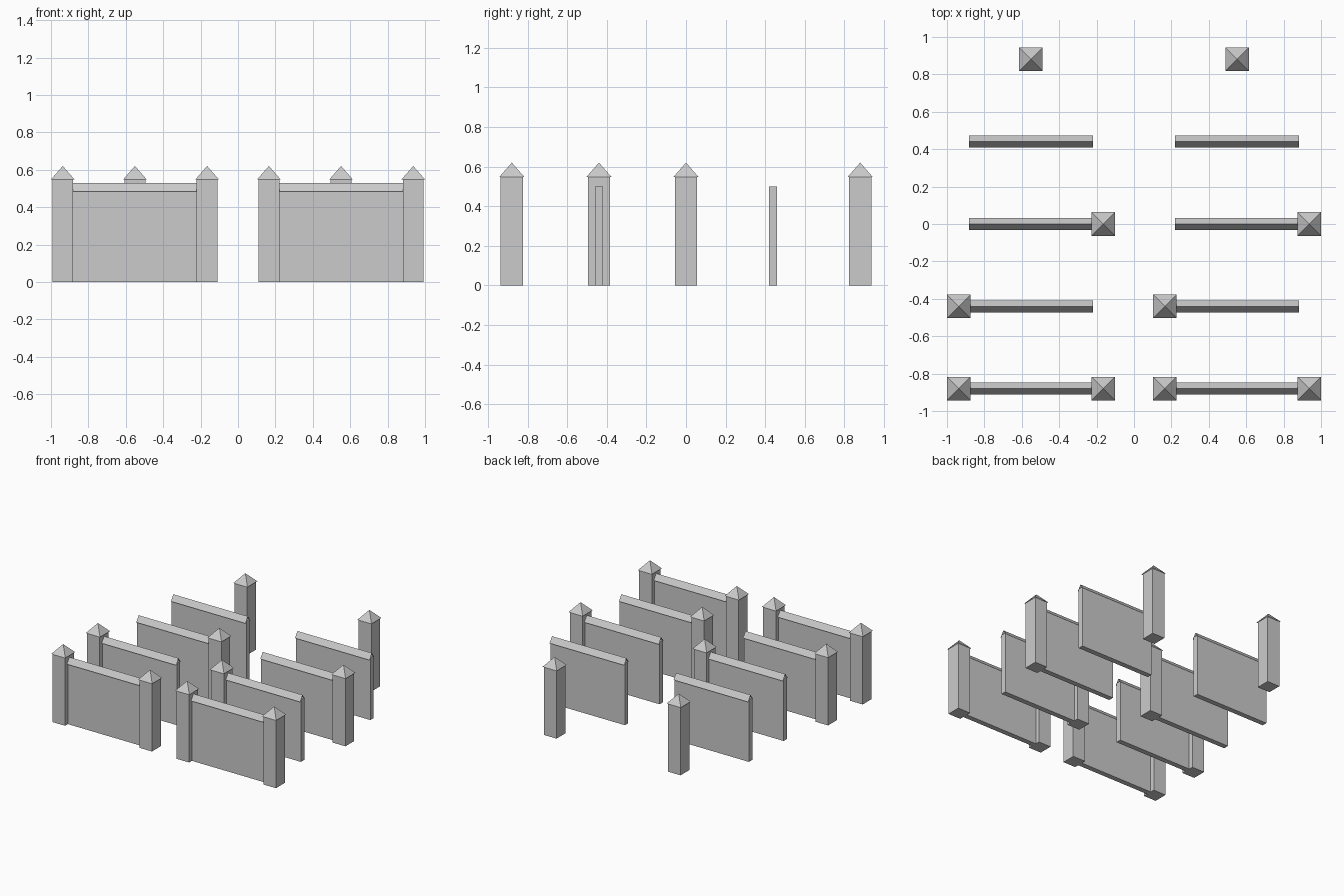
import bpy, bmesh
from mathutils import Vector

if "Cube" in bpy.data.objects:
    bpy.data.objects.remove(bpy.data.objects["Cube"])

ARM = 0.386          # distance from wall middle to post middle
WALL_HALF = 0.331


def make(name, verts, faces, loc):
    mesh = bpy.data.meshes.new(name)
    mesh.from_pydata(verts, [], faces)
    ob = bpy.data.objects.new(name, mesh)
    ob.location = loc
    bpy.context.collection.objects.link(ob)
    return ob


def box(name, sx, sy, h, loc):
    bm = bmesh.new()
    bmesh.ops.create_cube(bm, size=1)
    for v in bm.verts:
        v.co = Vector((v.co.x * sx, v.co.y * sy, (v.co.z + 0.5) * h))
    mesh = bpy.data.meshes.new(name)
    bm.to_mesh(mesh)
    bm.free()
    ob = bpy.data.objects.new(name, mesh)
    ob.location = loc
    bpy.context.collection.objects.link(ob)


# Square post with an open pyramid cap
def post(x, y):
    box("post", 0.112, 0.112, 0.55, (x, y, 0))
    c = 0.063
    make("post_cap",
         [(-c, -c, 0.548), (c, -c, 0.548), (c, c, 0.548), (-c, c, 0.548), (0, 0, 0.62)],
         [(0, 1, 4), (1, 2, 4), (2, 3, 4), (3, 0, 4)], (x, y, 0))


# Thin wall panel with a folded, open-ended coping
def wall(x, y):
    box("wall_panel", 2 * WALL_HALF, 0.042, 0.5, (x, y, 0))
    w, d, eave, ridge = WALL_HALF, 0.032, 0.485, 0.53
    make("wall_coping",
         [(-w, -d, eave), (w, -d, eave), (w, 0, ridge), (-w, 0, ridge), (w, d, eave), (-w, d, eave)],
         [(0, 1, 2, 3), (3, 2, 4, 5)], (x, y, 0))


# Rows from front to back: which ends of the wall carry a post
rows = [(-0.88, (-1, 1)), (-0.44, (-1,)), (0.0, (1,)), (0.44, ())]
for cx in (-0.551, 0.551):
    for y, ends in rows:
        wall(cx, y)
        for e in ends:
            post(cx + e * ARM, y)
    # Free-standing post at the back
    post(cx, 0.88)
